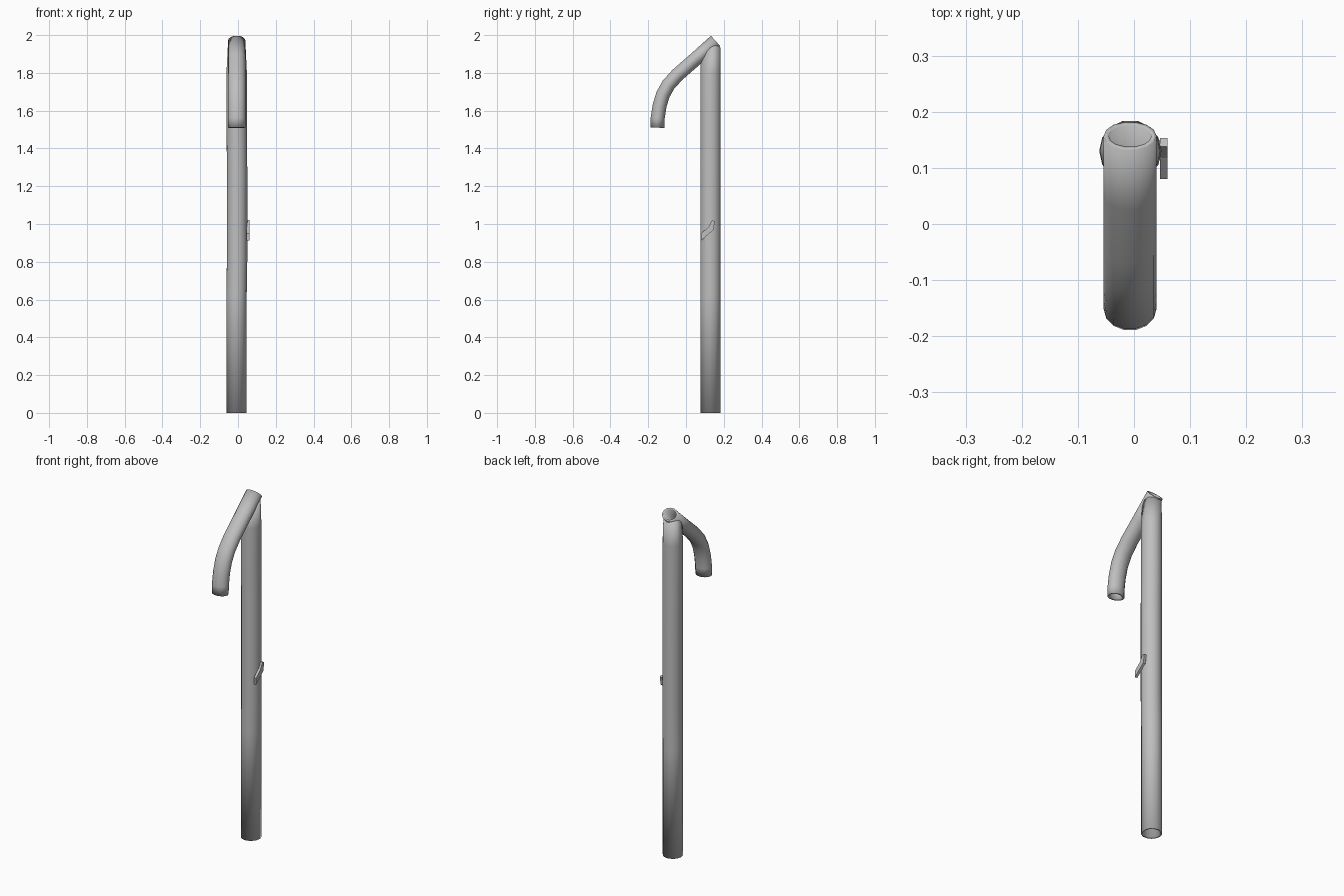
import bpy, bmesh, math
from mathutils import Vector

cube = bpy.data.objects.get("Cube")
if cube:
    bpy.data.objects.remove(cube)

# Single grey metal
metal = bpy.data.materials.new("grey_metal")
metal.use_nodes = True
colour = (0.52, 0.52, 0.52, 1)
metal.diffuse_color = colour
metal.node_tree.nodes["Principled BSDF"].inputs["Base Color"].default_value = colour

SIDES = 14


def finish(name, bm, angle):
    mesh = bpy.data.meshes.new(name)
    bm.to_mesh(mesh)
    bm.free()
    mesh.materials.append(metal)
    obj = bpy.data.objects.new(name, mesh)
    bpy.context.collection.objects.link(obj)
    bpy.ops.object.select_all(action="DESELECT")
    obj.select_set(True)
    bpy.context.view_layer.objects.active = obj
    bpy.ops.object.shade_smooth_by_angle(angle=math.radians(angle))
    return obj


def tube(name, path, rx, rn, adjust_end=None):
    """Sweep an oval along a path and give it a wall."""
    bm = bmesh.new()
    pts = [Vector(p) for p in path]
    side = Vector((1, 0, 0))
    rings = []
    for i, p in enumerate(pts):
        t = pts[min(i + 1, len(pts) - 1)] - pts[max(i - 1, 0)]
        t.x = 0
        t.normalize()
        n = t.cross(side)
        ring = []
        for k in range(SIDES):
            a = math.tau * k / SIDES
            co = p + side * rx * math.cos(a) + n * rn * math.sin(a)
            if adjust_end and i == len(pts) - 1:
                co = adjust_end(co, p)
            ring.append(bm.verts.new(co))
        rings.append(ring)
    for low, high in zip(rings, rings[1:]):
        for k in range(SIDES):
            j = (k + 1) % SIDES
            bm.faces.new((low[k], low[j], high[j], high[k]))
    obj = finish(name, bm, 50)
    wall = obj.modifiers.new("wall", "SOLIDIFY")
    wall.thickness = 0.009
    wall.offset = -1
    return obj


# Upright post, slightly kinked, with a saddle cut under the spout
def saddle(co, centre):
    dx, dy = co.x - centre.x, co.y - centre.y
    z = centre.z + 0.78 * dy + 0.045 * (dx / 0.054) ** 2
    return Vector((centre.x + dx * 0.88, co.y, z))


post_path = [(-0.008, 0.13, 0), (-0.008, 0.13, 0.62), (-0.005, 0.13, 0.8),
             (-0.005, 0.13, 1.3), (-0.007, 0.13, 1.6), (-0.007, 0.13, 1.8),
             (-0.007, 0.13, 1.89)]
tube("post", post_path, 0.054, 0.055, saddle)

# Curved spout, open at both ends
spout_curve = [(-0.152, 1.51), (-0.15, 1.56), (-0.14, 1.625), (-0.122, 1.685),
               (-0.093, 1.737), (-0.045, 1.79), (0.05, 1.873), (0.157, 1.969)]
tube("spout", [(-0.007, y, z) for y, z in spout_curve], 0.047, 0.038)


# Side catch: a slanted finger and the stub that joins it to the post
def plate(name, outline, x0, x1):
    bm = bmesh.new()
    face = bm.faces.new([bm.verts.new((x0, y, z)) for y, z in outline])
    out = bmesh.ops.extrude_face_region(bm, geom=[face])
    moved = [v for v in out["geom"] if isinstance(v, bmesh.types.BMVert)]
    bmesh.ops.translate(bm, verts=moved, vec=(x1 - x0, 0, 0))
    bmesh.ops.recalc_face_normals(bm, faces=bm.faces)
    finish(name, bm, 20)


plate("catch_finger", [(0.08, 0.912), (0.145, 0.968), (0.153, 1.015), (0.138, 1.02),
                       (0.118, 0.983), (0.08, 0.95)], 0.046, 0.06)
plate("catch_stub", [(0.115, 0.97), (0.148, 0.985), (0.15, 1.012), (0.138, 1.017)],
      0.036, 0.05)
